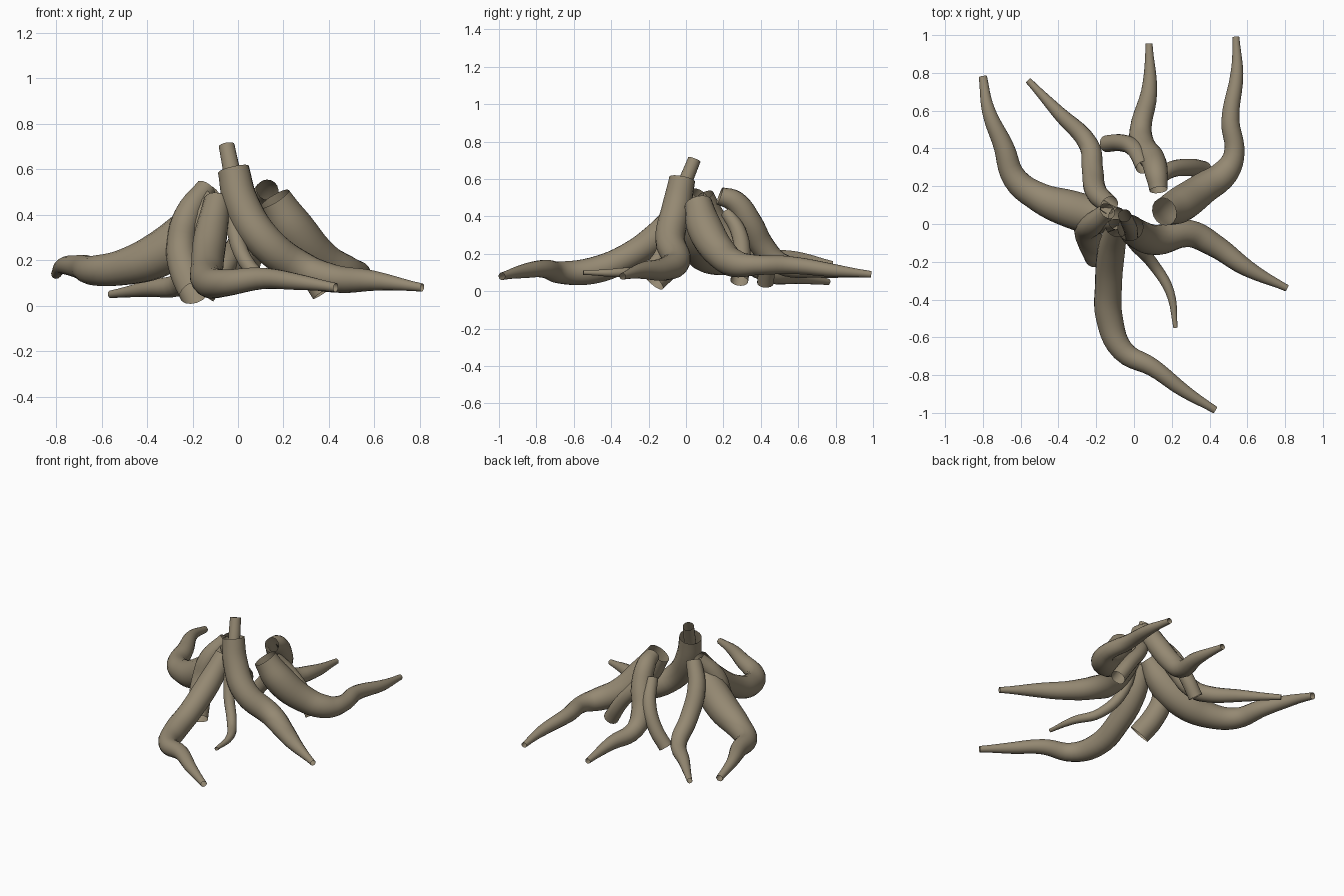
import bpy

bark = bpy.data.materials.new("bark")
bark.diffuse_color = (0.30, 0.25, 0.17, 1)


def root(name, points):
    """Tapering open tube through (x, y, z, radius) points."""
    curve = bpy.data.curves.new(name, "CURVE")
    curve.dimensions = "3D"
    curve.bevel_depth = 1
    curve.bevel_resolution = 6
    curve.resolution_u = 5
    spline = curve.splines.new("BEZIER")
    spline.radius_interpolation = "CARDINAL"
    spline.bezier_points.add(len(points) - 1)
    for bp, (x, y, z, r) in zip(spline.bezier_points, points):
        bp.co = (x, y, z)
        bp.radius = r
        bp.handle_left_type = bp.handle_right_type = "AUTO"
    obj = bpy.data.objects.new(name, curve)
    bpy.context.collection.objects.link(obj)
    bpy.ops.object.select_all(action="DESELECT")
    obj.select_set(True)
    bpy.context.view_layer.objects.active = obj
    bpy.ops.object.convert(target="MESH")
    obj = bpy.context.object
    obj.data.materials.clear()
    obj.data.materials.append(bark)
    bpy.ops.object.shade_smooth_by_angle()


# Long spreading roots, from crown to tip
root("front_root", [
    (-0.09, -0.02, 0.46, .06), (-0.12, -0.14, 0.31, .073), (-0.135, -0.32, 0.18, .072),
    (-0.13, -0.5, 0.11, .072), (-0.06, -0.67, 0.10, .06), (0.1, -0.76, 0.12, .048),
    (0.26, -0.88, 0.105, .036), (0.43, -0.985, 0.08, .02)])
root("right_root", [
    (-0.02, -0.02, 0.6, .07), (0.015, -0.05, 0.45, .078), (0.12, -0.085, 0.28, .08),
    (0.29, -0.05, 0.16, .073), (0.42, -0.11, 0.12, .062), (0.6, -0.235, 0.11, .044),
    (0.81, -0.34, 0.08, .018)])
root("back_right_root", [
    (0.16, 0.065, 0.47, .075), (0.24, 0.1, 0.34, .095), (0.37, 0.19, 0.20, .085),
    (0.485, 0.275, 0.145, .072), (0.53, 0.37, 0.14, .055), (0.51, 0.55, 0.14, .048),
    (0.545, 0.8, 0.11, .034), (0.54, 0.99, 0.09, .018)])
root("back_root", [
    (0.13, 0.18, 0.51, .048), (0.12, 0.26, 0.48, .06), (0.1, 0.34, 0.37, .066),
    (0.05, 0.41, 0.24, .065), (0.035, 0.5, 0.15, .058), (0.08, 0.7, 0.115, .043),
    (0.08, 0.955, 0.09, .018)])
root("back_left_root", [
    (-0.13, 0.1, 0.51, .05), (-0.2, 0.17, 0.37, .057), (-0.22, 0.29, 0.20, .057),
    (-0.24, 0.42, 0.105, .052), (-0.4, 0.59, 0.075, .036), (-0.56, 0.76, 0.05, .017)])
root("left_root", [
    (-0.09, 0.03, 0.47, .06), (-0.19, 0.04, 0.35, .095), (-0.34, 0.08, 0.23, .1),
    (-0.5, 0.14, 0.17, .08), (-0.63, 0.24, 0.155, .066), (-0.69, 0.41, 0.17, .054),
    (-0.77, 0.6, 0.175, .036), (-0.8, 0.78, 0.14, .022)])

# Short props and thin roots
root("left_prop_root", [
    (-0.14, 0.07, 0.52, .045), (-0.22, 0.0, 0.4, .06), (-0.25, -0.03, 0.26, .066),
    (-0.23, -0.09, 0.15, .07), (-0.19, -0.175, 0.058, .07)])
root("back_right_prop_root", [
    (0.12, 0.22, 0.42, .035), (0.18, 0.28, 0.32, .042), (0.29, 0.3, 0.18, .046),
    (0.37, 0.285, 0.055, .048)])
root("back_prop_root", [
    (0.05, 0.3, 0.42, .04), (0.0, 0.4, 0.28, .045), (-0.07, 0.43, 0.15, .045),
    (-0.145, 0.425, 0.045, .045)])
root("thin_front_root", [
    (-0.05, 0.045, 0.705, .035), (-0.02, -0.02, 0.54, .038), (0.0, -0.1, 0.27, .035),
    (0.1, -0.21, 0.12, .031), (0.19, -0.36, 0.1, .024), (0.22, -0.55, 0.1, .012)])
